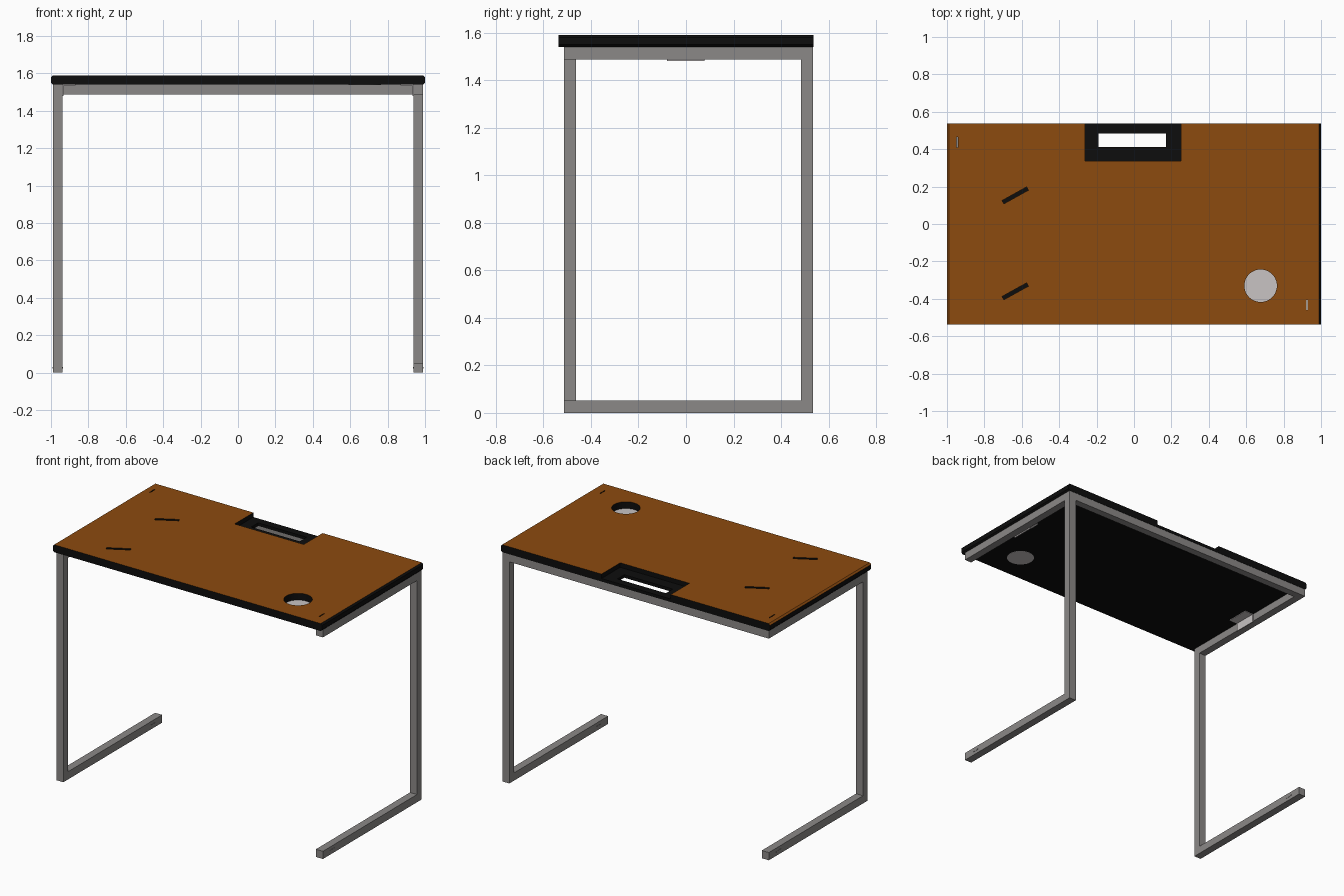
import bpy, bmesh, math
from mathutils import Matrix, Vector

if "Cube" in bpy.data.objects:
    bpy.data.objects.remove(bpy.data.objects["Cube"])


def material(name, rgb):
    m = bpy.data.materials.new(name)
    m.diffuse_color = (*rgb, 1)
    m.use_nodes = True
    m.node_tree.nodes["Principled BSDF"].inputs["Base Color"].default_value = m.diffuse_color
    return m


BLACK = material("black_edge", (0.004, 0.004, 0.004))
WOOD = material("brown_wood", (0.265, 0.07, 0.0045))
STEEL = material("grey_steel", (0.26, 0.25, 0.245))
LIGHT = material("light_metal", (0.58, 0.55, 0.55))


def finish(name, bm, *mats):
    bmesh.ops.recalc_face_normals(bm, faces=bm.faces)
    me = bpy.data.meshes.new(name)
    bm.to_mesh(me)
    bm.free()
    for m in mats:
        me.materials.append(m)
    ob = bpy.data.objects.new(name, me)
    bpy.context.scene.collection.objects.link(ob)
    return ob


def box(name, x, y, z, *mats, turn=0):
    """Box from (min, max) ranges, optionally turned about its own vertical axis."""
    bm = bmesh.new()
    centre = Vector([(r[0] + r[1]) / 2 for r in (x, y, z)])
    size = [r[1] - r[0] for r in (x, y, z)]
    bmesh.ops.create_cube(bm, size=1, matrix=Matrix.Translation(centre)
                          @ Matrix.Rotation(turn, 4, 'Z') @ Matrix.Diagonal((*size, 1)))
    return finish(name, bm, *mats)


def disc(name, x, y, z, radius, *mats):
    bm = bmesh.new()
    bmesh.ops.create_cone(bm, cap_ends=True, segments=48, radius1=radius, radius2=radius,
                          depth=z[1] - z[0],
                          matrix=Matrix.Translation((x, y, (z[0] + z[1]) / 2)))
    return finish(name, bm, *mats)


D = 0.537                    # half depth
TOP, UNDER, BEAM = 1.59, 1.54, 1.488

# Desktop slab: chamfered end profile swept front to back
c = 0.01
profile = [(-1 + c, UNDER), (1 - c, UNDER), (1, UNDER + c), (1, TOP - c),
           (1 - c, TOP), (-1 + c, TOP), (-1, TOP - c), (-1, UNDER + c)]
bm = bmesh.new()
face = bm.faces.new([bm.verts.new((x, -D, z)) for x, z in profile])
new = bmesh.ops.extrude_face_region(bm, geom=[face])["geom"]
bmesh.ops.translate(bm, vec=(0, 2 * D, 0),
                    verts=[v for v in new if isinstance(v, bmesh.types.BMVert)])
desktop = finish("desktop", bm, BLACK, WOOD)

# Cutters: rear cable tray, its opening, cup hole, slanted slots, corner slits
through = (1.5, 1.65)
cutters = [
    box("tray_cutter", (-0.262, 0.252), (0.338, 0.6), (1.56, 1.65)),
    box("opening_cutter", (-0.19, 0.17), (0.412, 0.485), through),
    disc("cup_cutter", 0.677, -0.33, through, 0.087),
    box("left_slit_cutter", (-0.948, -0.942), (0.41, 0.465), through),
    box("right_slit_cutter", (0.922, 0.928), (-0.46, -0.405), through),
]
for y in (0.153, -0.36):
    cutters.append(box("slot_cutter", (-0.71, -0.56), (y - 0.01, y + 0.01),
                       (1.57, 1.65), turn=math.radians(29)))
for cut in cutters:
    cut.hide_render = True
    mod = desktop.modifiers.new("cut", 'BOOLEAN')
    mod.operation = 'DIFFERENCE'
    mod.solver = 'EXACT'
    mod.object = cut
graph = bpy.context.evaluated_depsgraph_get()
mesh = bpy.data.meshes.new_from_object(desktop.evaluated_get(graph))
desktop.modifiers.clear()
desktop.data = mesh
mesh.materials.clear()
mesh.materials.append(BLACK)
mesh.materials.append(WOOD)
for cut in cutters:
    bpy.data.objects.remove(cut)

# Wood on the upper surface and left chamfer, black everywhere else
for p in mesh.polygons:
    p.material_index = int(p.normal.z > 0.5 and p.center.z > TOP - c and p.center.x < 0.99)

# Bottom of the cup hole
disc("cup_hole_base", 0.677, -0.33, (UNDER - 0.001, UNDER + 0.005), 0.087, LIGHT)

# Side frames: left leg stands at the front, right leg at the back
FRONT, BACK = -0.513, 0.535
for side, s in (("left", -1), ("right", 1)):
    x = tuple(sorted((s * 0.938, s * 0.99)))
    if s < 0:
        leg, rail = (FRONT, FRONT + 0.05), (FRONT + 0.05, BACK)
    else:
        leg, rail = (BACK - 0.05, BACK), (FRONT, BACK - 0.05)
    box(side + "_leg", x, leg, (0, UNDER), STEEL)
    box(side + "_foot", x, rail, (0, 0.052), STEEL)
    box(side + "_top_rail", x, rail, (BEAM, UNDER), STEEL)
    # thin tab set in the foot
    tab_x = tuple(sorted((s * 0.9365, s * 0.9915)))
    tab_y = (-0.438, -0.385) if s > 0 else (0.405, 0.458)
    box(side + "_foot_tab", tab_x, tab_y, (0.022, 0.03), STEEL)
    # angle bracket between rail and desktop
    box(side + "_bracket_upright", tuple(sorted((s * 0.932, s * 0.938))),
        (-0.08, 0.077), (1.48, UNDER), LIGHT)
    box(side + "_bracket_plate", tuple(sorted((s * 0.87, s * 0.932))),
        (-0.08, 0.077), (UNDER - 0.004, UNDER), LIGHT)

# Rear cross beam
box("rear_beam", (-0.99, 0.938), (BACK - 0.05, BACK), (BEAM, UNDER), STEEL)
